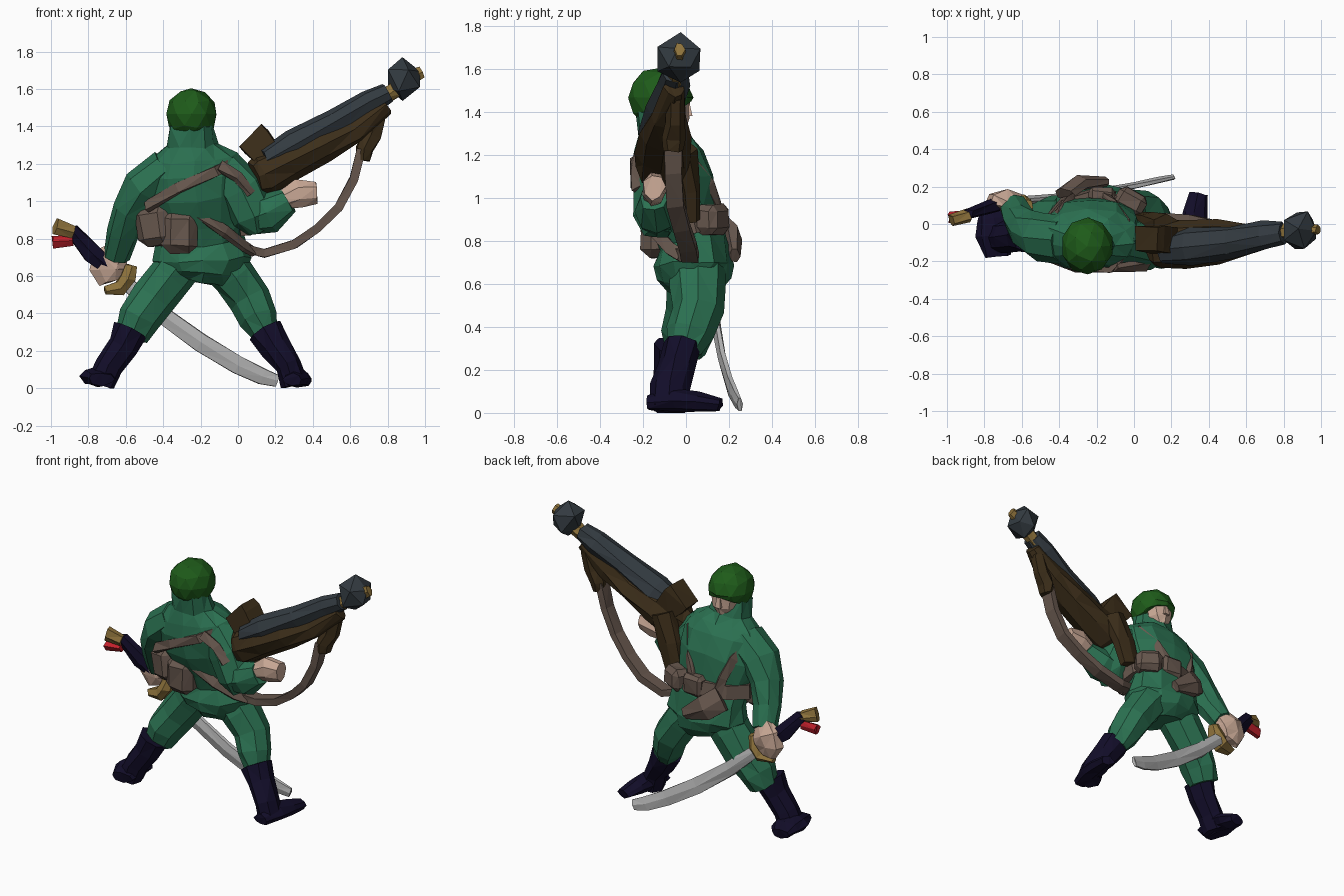
import bpy, bmesh, math, random
from mathutils import Vector, Matrix

random.seed(4)


def material(name, *rgb):
    m = bpy.data.materials.new(name)
    m.diffuse_color = (*rgb, 1)
    return m


GREEN = material("uniform_green", 0.024, 0.165, 0.083)
HELM = material("helmet_green", 0.013, 0.105, 0.010)
LEATHER = material("leather", 0.135, 0.095, 0.075)
WOOD = material("dark_wood", 0.045, 0.027, 0.010)
STEEL = material("gun_steel", 0.033, 0.043, 0.052)
SKIN = material("skin", 0.58, 0.39, 0.30)
NAVY = material("boot_navy", 0.006, 0.004, 0.022)
GOLD = material("gold", 0.27, 0.17, 0.045)
RED = material("red", 0.55, 0.015, 0.025)
BLADE = material("blade", 0.48, 0.48, 0.48)
Y, Z = Vector((0, 1, 0)), Vector((0, 0, 1))


def finish(name, bm, mat, jitter=0.0):
    for v in bm.verts:
        v.co += Vector([random.uniform(-jitter, jitter) for _ in range(3)])
        v.co.z = max(v.co.z, 0.0)
    bmesh.ops.triangulate(bm, faces=bm.faces[:])
    bmesh.ops.recalc_face_normals(bm, faces=bm.faces[:])
    me = bpy.data.meshes.new(name)
    bm.to_mesh(me)
    bm.free()
    ob = bpy.data.objects.new(name, me)
    bpy.context.collection.objects.link(ob)
    me.materials.append(mat)
    return ob


def tube(name, mat, stations, ref=Y, sides=8, jitter=0.006):
    """Loft rings along stations (x, y, z, radius along ref, other radius).
    ref=None points the first radius outward from the torso (for straps)."""
    bm = bmesh.new()
    pts = [Vector(s[:3]) for s in stations]
    phase, k = (math.pi / 4, 1.414) if sides == 4 else (0.0, 1.0)
    rings = []
    for i, s in enumerate(stations):
        t = (pts[min(i + 1, len(pts) - 1)] - pts[max(i - 1, 0)]).normalized()
        r = ref or Vector((s[0] + 0.22, s[1] + 0.05, 0.03))
        u = (r - t * r.dot(t)).normalized()
        w = t.cross(u)
        ring = []
        for j in range(sides):
            a = phase + 2 * math.pi * j / sides
            ring.append(bm.verts.new(pts[i] + k * (u * math.cos(a) * s[3] + w * math.sin(a) * s[4])))
        rings.append(ring)
    for a, b in zip(rings, rings[1:]):
        for j in range(sides):
            n = (j + 1) % sides
            bm.faces.new((a[j], a[n], b[n], b[j]))
    bm.faces.new(rings[0])
    bm.faces.new(rings[-1])
    return finish(name, bm, mat, jitter)


def strap(name, points, thick=0.014, width=0.028):
    return tube(name, LEATHER, [(*p, thick, width) for p in points], None, 4, 0.003)


def box(name, mat, loc, size, rot=(0, 0, 0), bevel=0.03):
    bm = bmesh.new()
    bmesh.ops.create_cube(bm, size=1)
    bmesh.ops.scale(bm, vec=size, verts=bm.verts)
    bmesh.ops.bevel(bm, geom=bm.edges[:], offset=bevel, segments=1, affect='EDGES')
    turn = Matrix.Rotation(rot[2], 3, 'Z') @ Matrix.Rotation(rot[1], 3, 'Y') @ Matrix.Rotation(rot[0], 3, 'X')
    bmesh.ops.rotate(bm, matrix=turn, verts=bm.verts)
    bmesh.ops.translate(bm, vec=loc, verts=bm.verts)
    return finish(name, bm, mat, 0.005)


def ball(name, mat, loc, size, div, cut=None, jitter=0.004):
    bm = bmesh.new()
    bmesh.ops.create_icosphere(bm, subdivisions=div, radius=1)
    bmesh.ops.scale(bm, vec=size, verts=bm.verts)
    bmesh.ops.translate(bm, vec=loc, verts=bm.verts)
    if cut:
        geom = bm.verts[:] + bm.edges[:] + bm.faces[:]
        res = bmesh.ops.bisect_plane(bm, geom=geom, plane_co=cut[0], plane_no=cut[1], clear_inner=True)
        bmesh.ops.edgeloop_fill(bm, edges=[e for e in res['geom_cut'] if isinstance(e, bmesh.types.BMEdge)])
    return finish(name, bm, mat, jitter)


# Body: jacket with flared skirt, hood and head
tube("jacket", GREEN, [
    (-0.20, 0.04, 0.565, 0.12, 0.14), (-0.19, 0.04, 0.62, 0.17, 0.22), (-0.19, 0.04, 0.69, 0.185, 0.265),
    (-0.20, 0.035, 0.80, 0.16, 0.24), (-0.21, -0.01, 0.90, 0.165, 0.24), (-0.23, -0.05, 1.05, 0.19, 0.28),
    (-0.24, -0.085, 1.17, 0.17, 0.29), (-0.24, -0.10, 1.24, 0.14, 0.23), (-0.25, -0.115, 1.30, 0.11, 0.14),
    (-0.25, -0.13, 1.41, 0.10, 0.12)], sides=12, jitter=0.009)
ball("helmet", HELM, (-0.25, -0.12, 1.465), (0.138, 0.152, 0.143), 2,
     ((-0.25, -0.12, 1.375), Vector((0, -0.5, 1))))
tube("face", SKIN, [(-0.25, -0.05, 1.325, 0.05, 0.045), (-0.25, -0.055, 1.37, 0.07, 0.08),
                    (-0.25, -0.06, 1.47, 0.075, 0.10)], jitter=0.003)
tube("nose", SKIN, [(-0.25, 0.005, 1.38, 0.025, 0.02), (-0.25, 0.005, 1.44, 0.012, 0.012)], sides=4, jitter=0)

# Arms and hands
tube("sword_arm", GREEN, [(-0.37, -0.09, 1.17, 0.13, 0.11), (-0.50, -0.07, 1.07, 0.13, 0.12),
                          (-0.575, -0.03, 0.95, 0.105, 0.10), (-0.615, 0.03, 0.83, 0.085, 0.09),
                          (-0.65, 0.10, 0.71, 0.07, 0.075)], jitter=0.008)
tube("sword_hand", SKIN, [(-0.64, 0.10, 0.745, 0.045, 0.06), (-0.68, 0.125, 0.69, 0.06, 0.10),
                          (-0.70, 0.125, 0.63, 0.055, 0.10), (-0.68, 0.125, 0.57, 0.035, 0.06)], sides=7)
tube("rifle_upper_arm", GREEN, [(-0.08, -0.09, 1.17, 0.12, 0.11), (0.03, -0.11, 1.05, 0.13, 0.13),
                                (0.09, -0.13, 0.91, 0.11, 0.12), (0.11, -0.13, 0.83, 0.06, 0.06)], jitter=0.008)
tube("rifle_forearm", GREEN, [(0.05, -0.13, 0.90, 0.09, 0.08), (0.16, -0.14, 0.935, 0.10, 0.105),
                              (0.27, -0.15, 1.0, 0.065, 0.07)])
tube("rifle_hand", SKIN, [(0.22, -0.15, 1.0, 0.045, 0.045), (0.33, -0.15, 1.045, 0.06, 0.08),
                          (0.42, -0.15, 1.05, 0.05, 0.06)], sides=7)

# Legs and boots: trouser, shaft, foot per side
LEGS = {
    "left": ([(-0.27, 0.03, 0.72, 0.13, 0.13), (-0.36, 0.035, 0.60, 0.13, 0.125), (-0.45, 0.03, 0.48, 0.12, 0.12),
              (-0.53, 0.01, 0.37, 0.12, 0.11), (-0.57, 0.0, 0.28, 0.095, 0.09)],
             [(-0.575, -0.05, 0.31, 0.105, 0.095), (-0.62, -0.06, 0.22, 0.09, 0.08),
              (-0.69, -0.07, 0.12, 0.085, 0.075), (-0.735, -0.07, 0.02, 0.085, 0.08)],
             [(-0.73, -0.17, 0.05, 0.035, 0.07), (-0.745, -0.06, 0.065, 0.05, 0.10),
              (-0.75, 0.03, 0.055, 0.045, 0.09), (-0.76, 0.10, 0.045, 0.03, 0.06)]),
    "right": ([(-0.12, 0.05, 0.72, 0.13, 0.13), (-0.02, 0.06, 0.60, 0.13, 0.12), (0.06, 0.06, 0.48, 0.115, 0.11),
               (0.11, 0.02, 0.37, 0.11, 0.10), (0.14, -0.01, 0.29, 0.085, 0.075)],
              [(0.145, -0.02, 0.31, 0.09, 0.10), (0.20, -0.045, 0.22, 0.085, 0.08),
               (0.27, -0.075, 0.12, 0.09, 0.07), (0.30, -0.08, 0.02, 0.09, 0.07)],
              [(0.29, -0.18, 0.045, 0.035, 0.05), (0.31, -0.05, 0.06, 0.055, 0.07),
               (0.325, 0.06, 0.05, 0.045, 0.065), (0.345, 0.16, 0.035, 0.028, 0.045)]),
}
for side, (trouser, shaft, foot) in LEGS.items():
    tube(side + "_trouser_leg", GREEN, trouser, jitter=0.008)
    tube(side + "_boot_shaft", NAVY, shaft)
    tube(side + "_boot_foot", NAVY, foot, ref=Z)

# Belt, straps and pouches
strap("belt", [(-0.40, -0.10, 0.87), (-0.46, 0.02, 0.88), (-0.38, 0.115, 0.89), (-0.21, 0.165, 0.90),
               (-0.05, 0.125, 0.90), (0.03, 0.03, 0.88), (0.03, -0.05, 0.86)], 0.02, 0.045)
strap("chest_strap", [(-0.49, -0.16, 0.97), (-0.32, -0.238, 1.07), (-0.12, -0.245, 1.16), (-0.03, -0.15, 1.21),
                      (-0.03, 0.01, 1.19), (-0.09, 0.105, 1.06), (-0.16, 0.16, 0.92)])
strap("shoulder_strap", [(-0.10, -0.235, 1.19), (0.0, -0.225, 1.13), (0.07, -0.225, 1.04)])
strap("left_chest_strap", [(-0.42, -0.04, 1.18), (-0.40, 0.075, 1.10), (-0.36, 0.125, 0.98), (-0.33, 0.145, 0.88)])
box("back_pouch_large", LEATHER, (-0.31, -0.14, 0.835), (0.19, 0.14, 0.23), (0, 0.05, 0), 0.045)
box("back_pouch_side", LEATHER, (-0.44, -0.10, 0.87), (0.19, 0.16, 0.22), (0, -0.15, -0.4), 0.045)
box("front_pouch_right", LEATHER, (-0.02, 0.12, 0.90), (0.17, 0.12, 0.14), (0, 0, -0.5))
box("front_pouch_middle", LEATHER, (-0.17, 0.155, 0.90), (0.14, 0.08, 0.13), (0, 0, -0.1), 0.02)
tube("holster", LEATHER, [(-0.37, 0.16, 0.86, 0.04, 0.09), (-0.29, 0.215, 0.80, 0.045, 0.09),
                          (-0.15, 0.225, 0.73, 0.03, 0.04)], sides=6)

# Rifle: stock, receiver, barrel, scope, muzzle and sling
tube("rifle_stock", WOOD, [(0.09, -0.12, 1.12, 0.10, 0.09), (0.14, -0.11, 1.14, 0.13, 0.115),
                           (0.27, -0.11, 1.21, 0.135, 0.10), (0.45, -0.10, 1.295, 0.12, 0.085),
                           (0.62, -0.08, 1.385, 0.085, 0.08), (0.79, -0.05, 1.51, 0.05, 0.05)], jitter=0.008)
tube("rifle_butt", WOOD, [(0.17, -0.01, 1.22, 0.06, 0.08), (0.10, 0.02, 1.05, 0.05, 0.08),
                          (0.06, 0.03, 0.90, 0.04, 0.07)], sides=6)
tube("rifle_barrel", STEEL, [(0.15, -0.14, 1.22, 0.075, 0.06), (0.30, -0.12, 1.30, 0.10, 0.085),
                             (0.52, -0.10, 1.42, 0.09, 0.075), (0.70, -0.06, 1.53, 0.075, 0.07),
                             (0.80, -0.045, 1.58, 0.06, 0.055)])
tube("rifle_scope", WOOD, [(0.065, -0.08, 1.355, 0.065, 0.085), (0.10, -0.08, 1.32, 0.07, 0.085),
                           (0.18, -0.09, 1.22, 0.07, 0.07)], sides=4)
tube("sling_mount", WOOD, [(0.75, -0.05, 1.47, 0.045, 0.055), (0.71, -0.05, 1.35, 0.05, 0.06),
                           (0.675, -0.06, 1.28, 0.055, 0.05), (0.67, -0.06, 1.22, 0.05, 0.045)], sides=6)
tube("muzzle_ring", GOLD, [(0.77, -0.045, 1.55, 0.04, 0.045), (0.86, -0.04, 1.61, 0.045, 0.05)], sides=6)
ball("muzzle_ball", STEEL, (0.89, -0.03, 1.65), (0.105, 0.115, 0.115), 1, jitter=0.012)
tube("muzzle_tip", GOLD, [(0.92, -0.03, 1.66, 0.035, 0.045), (0.985, -0.03, 1.69, 0.025, 0.035)], sides=6, jitter=0.003)
tube("rifle_sling", LEATHER, [(x, y, z, 0.04, 0.022) for x, y, z in (
    (0.66, -0.06, 1.28), (0.62, -0.06, 1.12), (0.54, -0.05, 0.97), (0.43, -0.02, 0.86), (0.30, 0.01, 0.77),
    (0.14, 0.02, 0.72), (0.04, -0.01, 0.745))], sides=4, jitter=0.003)
strap("sling_end", [(0.08, -0.02, 0.73), (0.03, -0.07, 0.76), (-0.07, -0.14, 0.84), (-0.22, -0.17, 0.94)])

# Sword: curved blade, guard, grip and two-part pommel
tube("sword_blade", BLADE, [(-0.62, 0.125, 0.58, 0.02, 0.04), (-0.42, 0.14, 0.405, 0.02, 0.05),
                            (-0.20, 0.17, 0.245, 0.02, 0.055), (0.0, 0.205, 0.125, 0.02, 0.055),
                            (0.13, 0.235, 0.065, 0.018, 0.05), (0.21, 0.25, 0.04, 0.014, 0.035)],
     sides=6, jitter=0.003)
tube("sword_guard", GOLD, [(-0.71, 0.09, 0.52, 0.035, 0.025), (-0.63, 0.10, 0.535, 0.06, 0.045),
                           (-0.585, 0.10, 0.59, 0.06, 0.045), (-0.57, 0.10, 0.66, 0.035, 0.03)], sides=6)
tube("sword_grip", NAVY, [(-0.66, 0.125, 0.62, 0.035, 0.04), (-0.78, 0.09, 0.72, 0.04, 0.06),
                          (-0.89, 0.05, 0.85, 0.03, 0.04)], sides=6)
tube("pommel_top", GOLD, [(-0.88, 0.045, 0.835, 0.035, 0.035), (-0.98, 0.02, 0.865, 0.035, 0.05)], sides=6)
tube("pommel_bottom", RED, [(-0.885, 0.05, 0.79, 0.03, 0.03), (-0.99, 0.04, 0.78, 0.03, 0.035)], sides=6)
